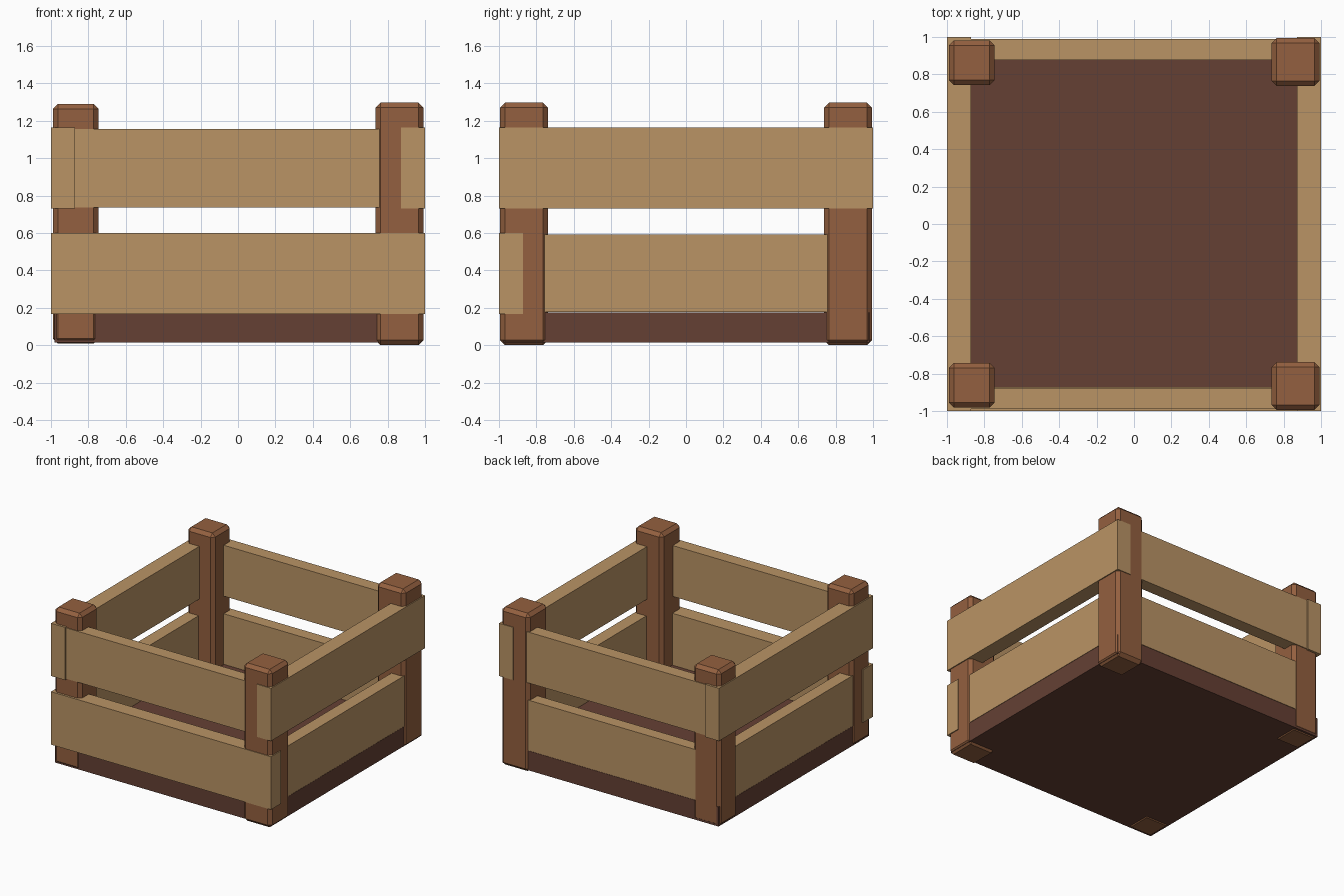
import bpy

cube = bpy.data.objects.get("Cube")
if cube:
    bpy.data.objects.remove(cube, do_unlink=True)


def material(name, rgb):
    mat = bpy.data.materials.new(name)
    mat.use_nodes = True
    mat.diffuse_color = (*rgb, 1)
    mat.node_tree.nodes["Principled BSDF"].inputs["Base Color"].default_value = (*rgb, 1)
    return mat


slat_wood = material("pale_slat_wood", (0.49, 0.295, 0.13))
post_wood = material("brown_post_wood", (0.295, 0.117, 0.05))
base_wood = material("dark_base_wood", (0.13, 0.051, 0.034))


def box(name, xs, ys, zs, mat, bevel=0):
    """Box from its (min, max) range on each axis, with optional chamfer."""
    spans = (xs, ys, zs)
    bpy.ops.mesh.primitive_cube_add(size=1, location=[sum(s) / 2 for s in spans])
    obj = bpy.context.object
    obj.name = name
    obj.scale = [abs(s[1] - s[0]) for s in spans]
    bpy.ops.object.transform_apply(location=False, rotation=False, scale=True)
    obj.data.materials.append(mat)
    if bevel:
        mod = obj.modifiers.new("chamfer", 'BEVEL')
        mod.width = bevel
        mod.segments = 1
    return obj


# Solid floor
box("floor_base", (-0.982, 0.982), (-0.975, 0.98), (0.015, 0.175), base_wood)

# Chamfered corner posts, those on the left slightly larger
for y, end in ((-1, "front"), (1, "back")):
    box(end + "_left_post", (0.735, 0.992), (y * 0.738, y * 0.994),
        (0, 1.297), post_wood, 0.027)
    box(end + "_right_post", (-0.99, -0.745), (y * 0.743, y * 0.982),
        (0.008, 1.29), post_wood, 0.027)

# Upper slats: the side slats run full length, the others tuck into the left posts
for s, side, end in ((-1, "right", "front"), (1, "left", "back")):
    box(side + "_upper_slat", (s * 0.872, s), (-1, 1), (0.73, 1.163), slat_wood)
    box(end + "_upper_slat", (-0.99, 0.86), (s * 0.878, s * 0.988),
        (0.737, 1.155), slat_wood)

# Lower slats: the front one runs full length, the rest sit between the posts
box("front_lower_slat", (-1, 1), (-1, -0.872), (0.166, 0.601), slat_wood)
box("back_lower_slat", (-0.86, 0.86), (0.878, 0.981), (0.177, 0.592), slat_wood)
for s, side in ((-1, "right"), (1, "left")):
    box(side + "_lower_slat", (s * 0.878, s * 0.983), (-0.88, 0.86),
        (0.177, 0.592), slat_wood)
